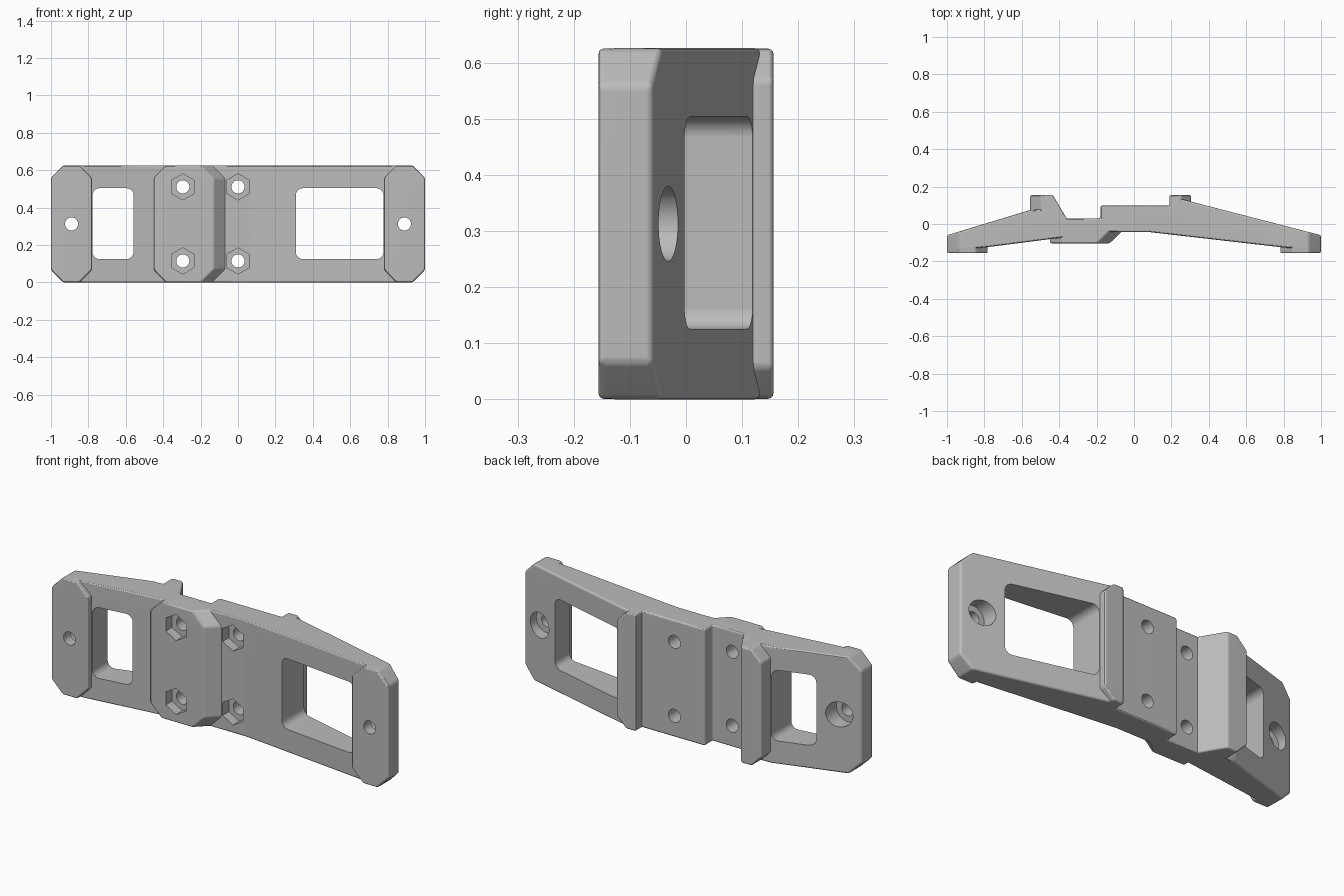
import bpy, bmesh, math

cube = bpy.data.objects.get("Cube")
if cube:
    bpy.data.objects.remove(cube, do_unlink=True)

H = 0.626           # bracket height
GAP = 0.001         # tiny inset that keeps joined faces from coinciding

grey = bpy.data.materials.new("plain grey")
grey.use_nodes = True
grey.diffuse_color = (0.5, 0.5, 0.5, 1)
grey.node_tree.nodes["Principled BSDF"].inputs["Base Color"].default_value = (0.5, 0.5, 0.5, 1)


def soften(bm, width, rule, segments=3):
    """Round the sharp edges that satisfy the rule."""
    edges = [e for e in bm.edges if e.calc_face_angle(0) > 0.35
             and rule(e.verts[0].co, e.verts[1].co)]
    bmesh.ops.bevel(bm, geom=edges, offset=width, segments=segments,
                    profile=0.5, affect='EDGES', clamp_overlap=True)


def loft(name, start, end, *roundings):
    """Solid between two matching loops of 3D points."""
    bm = bmesh.new()
    a = [bm.verts.new(p) for p in start]
    b = [bm.verts.new(p) for p in end]
    bm.faces.new(a)
    bm.faces.new(b[::-1])
    n = len(a)
    for i in range(n):
        j = (i + 1) % n
        bm.faces.new((a[j], a[i], b[i], b[j]))
    bmesh.ops.recalc_face_normals(bm, faces=bm.faces)
    bm.normal_update()
    for rounding in roundings:
        soften(bm, *rounding)
        bm.normal_update()
    mesh = bpy.data.meshes.new(name)
    bm.to_mesh(mesh)
    bm.free()
    mesh.materials.append(grey)
    obj = bpy.data.objects.new(name, mesh)
    bpy.context.collection.objects.link(obj)
    return obj


def plate(x0, x1, left, right, y, z0=GAP, z1=H - GAP):
    """Rectangle loop at depth y with clipped left and right corners."""
    pts = []
    for x, z, c, sx, sz in ((x0, z0, left, 1, 1), (x1, z0, right, -1, 1),
                            (x1, z1, right, -1, -1), (x0, z1, left, 1, -1)):
        if c:
            pair = [(x, y, z + sz * c), (x + sx * c, y, z)]
            pts += pair if sx == sz else pair[::-1]
        else:
            pts.append((x, y, z))
    return pts


def ring(x, z, r, y, n):
    turn = [math.pi / 2 + math.tau * i / n for i in range(n)]
    return [(x + r * math.cos(t), y, z + r * math.sin(t)) for t in turn]


def drill(x, z, r, y0, y1, n=32):
    return loft("drill", ring(x, z, r, y0, n), ring(x, z, r, y1, n))


def combine(target, tool, operation):
    mod = target.modifiers.new("combine", 'BOOLEAN')
    mod.operation, mod.solver, mod.object = operation, 'EXACT', tool
    bpy.context.view_layer.objects.active = target
    bpy.ops.object.modifier_apply(modifier=mod.name)
    bpy.data.objects.remove(tool, do_unlink=True)


# Bowed main bar, with clipped end corners
outline = [(-1, -0.06), (-0.555, 0.075), (-0.45, 0.08), (-0.40, 0.03),
           (-0.18, 0.03), (-0.18, 0.098), (0.19, 0.098), (0.25, 0.134),
           (1, -0.06), (1, -0.145), (0.785, -0.124), (0.08, -0.043),
           (-0.30, -0.043), (-0.38, -0.072), (-0.785, -0.124), (-1, -0.145)]
bracket = loft("mounting_bracket",
               [(x, y, 0) for x, y in outline], [(x, y, H) for x, y in outline],
               (0.066, lambda p, q: min(abs(p.x), abs(q.x)) > 0.99
                and abs(p.z - q.z) < 0.01, 1),
               (0.011, lambda p, q: not (max(p.y, q.y) < -0.12
                                         and min(abs(p.x), abs(q.x)) > 0.9)))

# Front end pads
front_only = (0.009, lambda p, q: min(p.y, q.y) < -0.15)
for x0, x1 in ((-1 + GAP, -0.782), (0.782, 1 - GAP)):
    pad = loft("end_pad", plate(x0, x1, 0.066, 0.066, -0.156),
               plate(x0, x1, 0.066, 0.066, -0.10), front_only)
    combine(bracket, pad, 'UNION')

# Front raised block with one sloping side
block = loft("front_block", plate(-0.45, -0.13, 0.066, 0.07, -0.103),
             plate(-0.45, -0.05, 0.066, 0.07, -0.025),
             (0.008, lambda p, q: min(p.y, q.y) < -0.09))
combine(bracket, block, 'UNION')

# Back ridges either side of the seat
back_only = (0.01, lambda p, q: max(p.y, q.y) > 0.15)
ridges = ((plate(-0.555, -0.435, 0.06, 0, 0.156), plate(-0.555, -0.348, 0.06, 0, 0.01)),
          (plate(0.19, 0.305, 0, 0.056, 0.156), plate(0.19, 0.305, 0, 0.056, 0.06)))
for outer, inner in ridges:
    combine(bracket, loft("back_ridge", outer, inner, back_only), 'UNION')

# Rounded windows
for x0, x1 in ((-0.778, -0.558), (0.309, 0.778)):
    window = loft("window", plate(x0, x1, 0, 0, -0.4, 0.125, 0.504),
                  plate(x0, x1, 0, 0, 0.4, 0.125, 0.504),
                  (0.038, lambda p, q: abs(p.y - q.y) > 0.5, 5))
    combine(bracket, window, 'DIFFERENCE')

# End screw holes, counterbored from the back
for x in (-0.89, 0.89):
    combine(bracket, drill(x, 0.313, 0.067, -0.098, 0.3), 'DIFFERENCE')
    combine(bracket, drill(x, 0.313, 0.035, -0.3, 0.3), 'DIFFERENCE')

# Bolt holes with hexagonal nut pockets at the front
for x, floor in ((-0.295, -0.05), (0, 0.01)):
    for z in (0.115, 0.511):
        combine(bracket, drill(x, z, 0.07, -0.3, floor, 6), 'DIFFERENCE')
        combine(bracket, drill(x, z, 0.035, -0.4, 0.3), 'DIFFERENCE')

# Smooth fillets, crisp corners
bpy.ops.object.select_all(action='DESELECT')
bracket.select_set(True)
bpy.context.view_layer.objects.active = bracket
bpy.ops.object.shade_smooth_by_angle(angle=math.radians(28))
weighted = bracket.modifiers.new("even_shading", 'WEIGHTED_NORMAL')
weighted.keep_sharp = True
